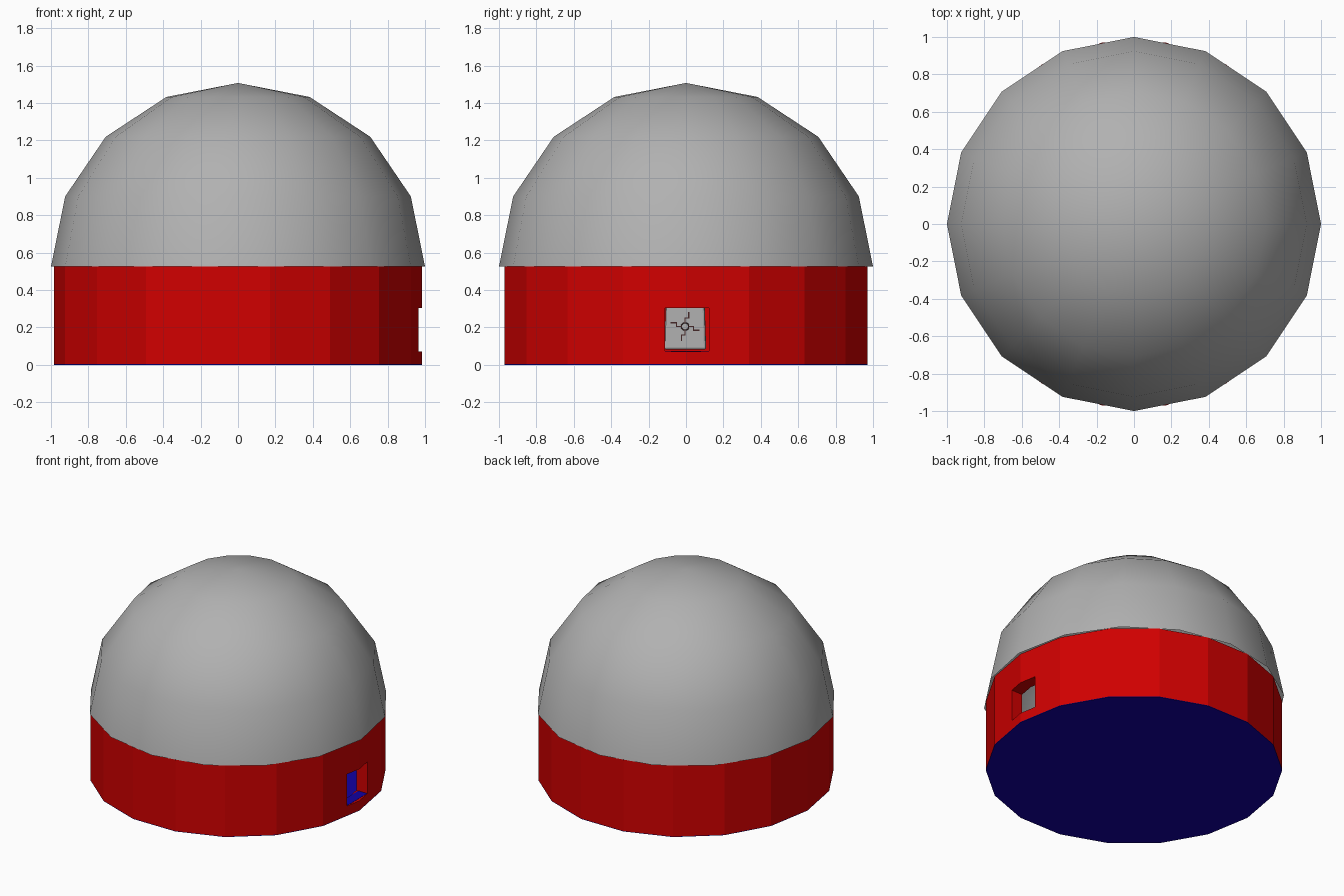
import bpy, bmesh
from math import sin, cos, pi, radians

if "Cube" in bpy.data.objects:
    bpy.data.objects.remove(bpy.data.objects["Cube"])

WALL_R, WALL_H, DOME_Z, DOME_H = 0.985, 0.525, 0.525, 0.982


def material(name, rgb):
    m = bpy.data.materials.new(name)
    m.diffuse_color = (*rgb, 1)
    m.use_nodes = True
    m.node_tree.nodes["Principled BSDF"].inputs["Base Color"].default_value = m.diffuse_color
    return m


GREY = material("grey", (0.44, 0.44, 0.44))
RED = material("red", (0.64, 0.0, 0.0))
BLUE = material("blue", (0.006, 0.0, 0.36))
DARK = material("dark", (0.06, 0.02, 0.02))


def finish(name, bm, mat):
    me = bpy.data.meshes.new(name)
    bmesh.ops.recalc_face_normals(bm, faces=bm.faces)
    bm.to_mesh(me)
    bm.free()
    ob = bpy.data.objects.new(name, me)
    bpy.context.collection.objects.link(ob)
    me.materials.append(mat)
    return ob


def box(name, x, y, z, mat, top_taper=1.0):
    # x, y, z are (low, high) pairs
    bm = bmesh.new()
    bmesh.ops.create_cube(bm, size=1)
    for v in bm.verts:
        k = top_taper if v.co.z > 0 else 1
        v.co = [(r[0] + r[1]) / 2 + c * (r[1] - r[0]) * s
                for r, c, s in zip((x, y, z), v.co, (1, k, 1))]
    return finish(name, bm, mat)


def ring(bm, r, z, n):
    return [bm.verts.new((r * cos(2 * pi * i / n), r * sin(2 * pi * i / n), z)) for i in range(n)]


def bridge(bm, a, b):
    n = len(a)
    for i in range(n):
        bm.faces.new((a[i], a[(i + 1) % n], b[(i + 1) % n], b[i]))


# Dome: open 16-sided half sphere, smooth shaded
bm = bmesh.new()
rings = [ring(bm, cos(a * pi / 8), DOME_Z + DOME_H * sin(a * pi / 8), 16) for a in range(4)]
for a, b in zip(rings, rings[1:]):
    bridge(bm, a, b)
tip = bm.verts.new((0, 0, DOME_Z + DOME_H))
for i in range(16):
    bm.faces.new((rings[-1][i], rings[-1][(i + 1) % 16], tip))
for f in bm.faces:
    f.smooth = True
finish("dome", bm, GREY)

# Wall: 18-sided thick ring standing on the floor disc
bm = bmesh.new()
loops = [ring(bm, r, z, 18) for r, z in
         ((WALL_R, 0.004), (WALL_R, WALL_H), (WALL_R - 0.09, WALL_H), (WALL_R - 0.09, 0.004))]
for a, b in zip(loops, loops[1:] + loops[:1]):
    bridge(bm, a, b)
wall = finish("wall", bm, RED)

# Window opening through the right side
cutter = box("window_cutter", (0.8, 1.1), (-0.113, 0.123), (0.072, 0.305), RED)
cutter.hide_render = True
cutter.hide_set(True)
cut = wall.modifiers.new("window", "BOOLEAN")
cut.object = cutter
cut.solver = "EXACT"

# Blue sill lining the bottom of the window
box("window_sill", (0.89, 0.963), (-0.113, 0.122), (0.07, 0.0735), BLUE)

# Floor slab closing the underside
bm = bmesh.new()
low, high = ring(bm, WALL_R, 0.0, 18), ring(bm, WALL_R, 0.004, 18)
bridge(bm, low, high)
bm.faces.new(low)
bm.faces.new(high)
finish("floor", bm, BLUE)

# Panel on the far inner wall, seen through the window
panel = box("inner_panel", (-0.9, -0.8), (-0.116, 0.108), (0.081, 0.32), GREY, 0.93)
bev = panel.modifiers.new("bevel", "BEVEL")
bev.width, bev.segments = 0.012, 2

# Central ring on the panel
bpy.ops.mesh.primitive_torus_add(location=(-0.799, -0.005, 0.205), rotation=(0, radians(90), 0),
                                 major_radius=0.02, minor_radius=0.003,
                                 major_segments=16, minor_segments=6)
hub = bpy.context.object
hub.name = "panel_ring"
hub.data.materials.append(DARK)

# Four stepped lines leaving the ring, each turned a quarter
path = [((0.02, 0.045), (0.0, 0.0)), ((0.045, 0.045), (0.0, -0.02)),
        ((0.045, 0.075), (-0.02, -0.02))]
for k in range(4):
    c, s = round(cos(k * pi / 2)), round(sin(k * pi / 2))
    for j, (us, vs) in enumerate(path):
        ys = sorted(u * c - v * s for u, v in zip(us, vs))
        zs = sorted(u * s + v * c for u, v in zip(us, vs))
        box(f"panel_line_{k}_{j}", (-0.805, -0.797),
            (ys[0] - 0.008, ys[1] - 0.002), (0.202 + zs[0], 0.208 + zs[1]), DARK)
